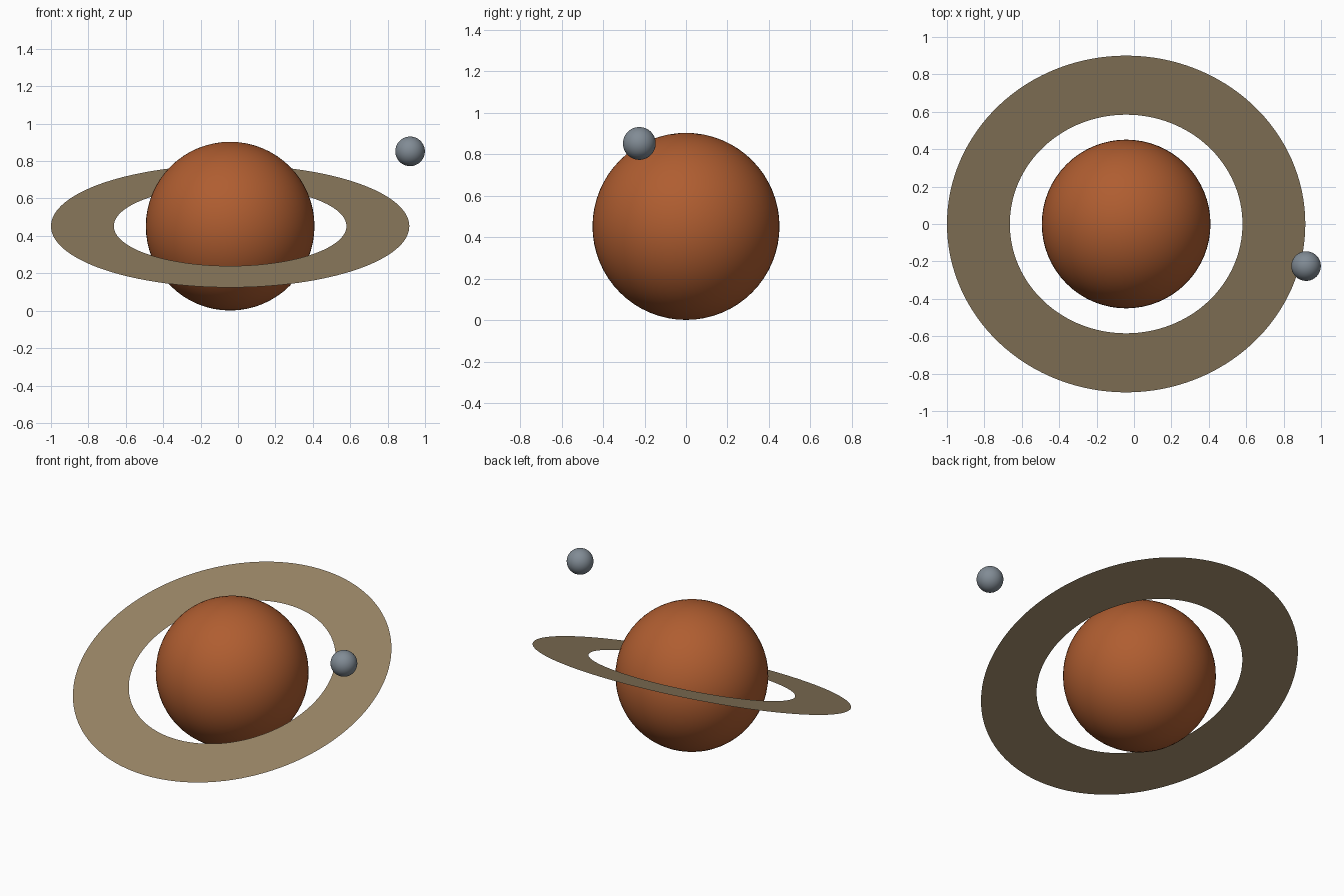
import bpy
import bmesh
import math

cube = bpy.data.objects.get("Cube")
if cube:
    bpy.data.objects.remove(cube, do_unlink=True)

CENTRE = (-0.042, 0, 0.452)


def material(name, rgb):
    mat = bpy.data.materials.new(name)
    mat.use_nodes = True
    mat.diffuse_color = (*rgb, 1)
    bsdf = next(n for n in mat.node_tree.nodes if n.type == "BSDF_PRINCIPLED")
    bsdf.inputs["Base Color"].default_value = (*rgb, 1)
    return mat


def add_object(name, bm, location, mat, smooth):
    mesh = bpy.data.meshes.new(name)
    bm.to_mesh(mesh)
    bm.free()
    mesh.materials.append(mat)
    for face in mesh.polygons:
        face.use_smooth = smooth
    obj = bpy.data.objects.new(name, mesh)
    obj.location = location
    bpy.context.collection.objects.link(obj)
    return obj


def ball(name, radius, location, mat):
    bm = bmesh.new()
    bmesh.ops.create_uvsphere(bm, u_segments=64, v_segments=32, radius=radius)
    return add_object(name, bm, location, mat, True)


def flat_ring(name, inner, outer, location, mat):
    bm = bmesh.new()
    for radius in (inner, outer):
        bmesh.ops.create_circle(bm, segments=128, radius=radius)
    bmesh.ops.bridge_loops(bm, edges=bm.edges[:])
    bm.normal_update()
    down = [f for f in bm.faces if f.normal.z < 0]
    bmesh.ops.reverse_faces(bm, faces=down)
    return add_object(name, bm, location, mat, False)


rust = material("rust_orange", (0.43, 0.11, 0.03))
sand = material("dusty_tan", (0.31, 0.23, 0.13))
grey = material("blue_grey", (0.22, 0.26, 0.30))

# Planet body
ball("planet", 0.451, CENTRE, rust)

# Paper-thin ring, its front edge tipped down
ring = flat_ring("planet_ring", 0.622, 0.958, CENTRE, sand)
ring.rotation_euler.x = math.radians(20)

# Small moon floating beside the planet
ball("moon", 0.079, (0.92, -0.225, 0.852), grey)
